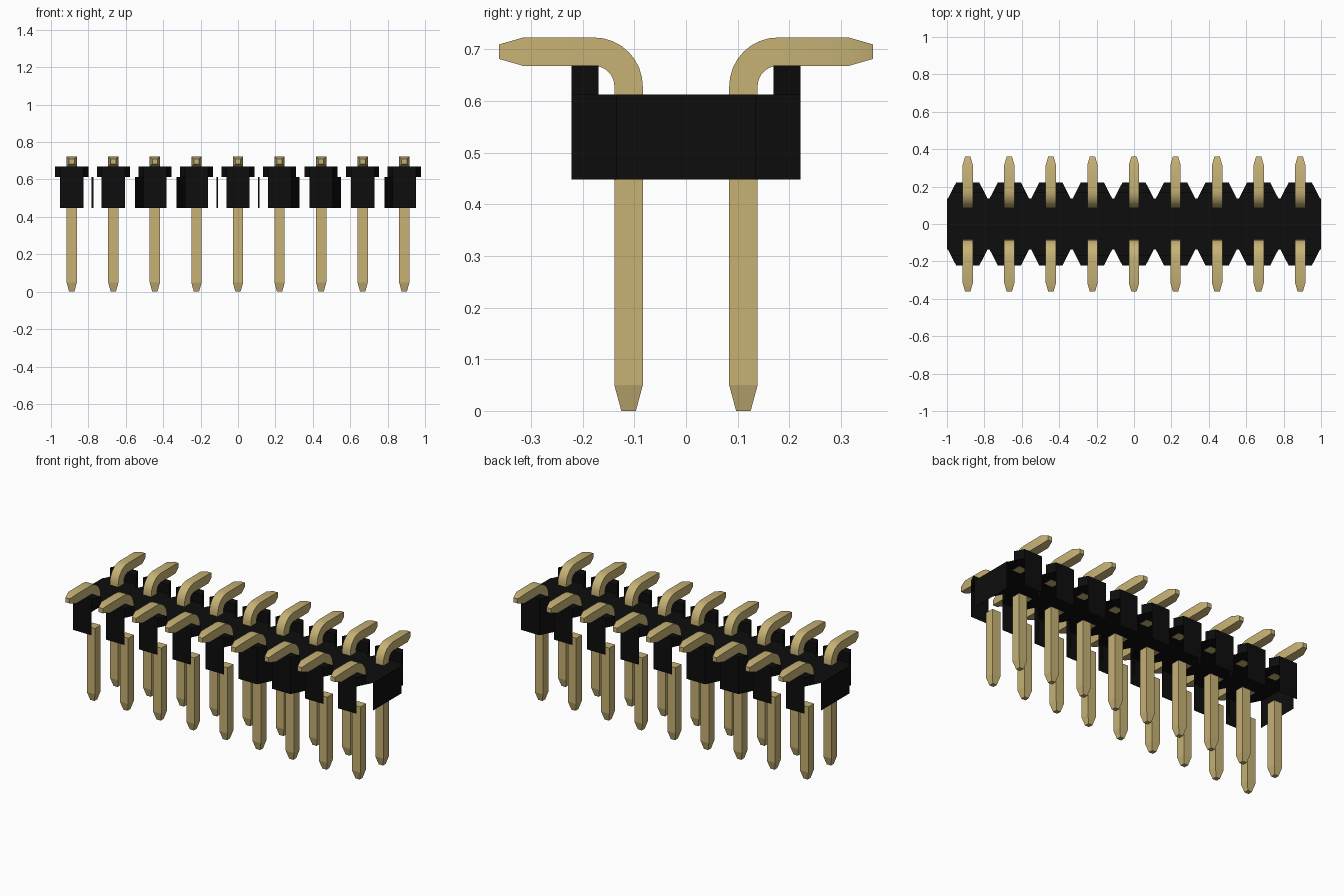
import bpy, bmesh, math
from mathutils import Vector

cube = bpy.data.objects.get("Cube")
if cube:
    bpy.data.objects.remove(cube, do_unlink=True)

COUNT = 9
PITCH = 2 / COUNT
ROW = PITCH / 2              # distance of each pin row from the middle
Z0, Z1, Z2 = 0.448, 0.613, 0.669   # housing bottom, deck, rib top
NOTCH = (0.106, 0.135)       # inner corner of a side chamfer
FACE = (0.062, 0.222)        # outer corner of a side chamfer
RIB = (0.0885, 0.169)        # point on the chamfer where a rib begins
HALF = 0.0275                # half thickness of a pin
TIP = 0.014                  # half thickness at a pin tip


def material(name, color, roughness):
    m = bpy.data.materials.new(name)
    m.use_nodes = True
    m.diffuse_color = (*color, 1)
    bsdf = m.node_tree.nodes["Principled BSDF"]
    bsdf.inputs["Base Color"].default_value = (*color, 1)
    bsdf.inputs["Roughness"].default_value = roughness
    return m


BLACK = material("black plastic", (0.004, 0.004, 0.004), 0.6)
GOLD = material("gold metal", (0.57, 0.445, 0.178), 0.5)


def finish(name, bm, mat):
    mesh = bpy.data.meshes.new(name)
    bm.to_mesh(mesh)
    bm.free()
    mesh.materials.append(mat)
    obj = bpy.data.objects.new(name, mesh)
    bpy.context.collection.objects.link(obj)
    return obj


def unit_x(i):
    return (i - (COUNT - 1) / 2) * PITCH


def wall(bm, a, b, z0=Z0, z1=Z1):
    """Upright sheet from a to b, facing away from the middle."""
    vs = [bm.verts.new((*p, z)) for p, z in ((a, z0), (b, z0), (b, z1), (a, z1))]
    f = bm.faces.new(vs)
    f.normal_update()
    if f.normal.dot(Vector((0, f.calc_center_median().y, 0))) < 0:
        f.normal_flip()


# Deck: a row of joined twelve-sided cells
bm = bmesh.new()
quarter = [(ROW, NOTCH[1]), NOTCH, FACE]
half = quarter + [(-x, y) for x, y in reversed(quarter)]
outline = half + [(-x, -y) for x, y in half]
for i in range(COUNT):
    bm.faces.new([bm.verts.new((unit_x(i) + x, y, Z1)) for x, y in outline])
bmesh.ops.remove_doubles(bm, verts=bm.verts, dist=1e-4)
finish("housing_deck", bm, BLACK)

# Ribs: raised wedges along both long sides, under the bent pins
bm = bmesh.new()
for i in range(COUNT):
    for s in (-1, 1):
        pts = [(-RIB[0], RIB[1]), RIB, FACE, (-FACE[0], FACE[1])]
        base = bm.faces.new([bm.verts.new((unit_x(i) + x, s * y, Z1)) for x, y in pts])
        top = bmesh.ops.extrude_face_region(bm, geom=[base])["geom"]
        bmesh.ops.translate(bm, vec=(0, 0, Z2 - Z1),
                            verts=[v for v in top if isinstance(v, bmesh.types.BMVert)])
        if not base.is_valid:
            continue
bmesh.ops.recalc_face_normals(bm, faces=bm.faces)
finish("housing_ribs", bm, BLACK)

# Long side walls: one panel per cell, the skirt being open between most cells
bm = bmesh.new()
for i in range(COUNT):
    for s in (-1, 1):
        wall(bm, (unit_x(i) - FACE[0], s * FACE[1]), (unit_x(i) + FACE[0], s * FACE[1]))
# Closed chamfers, each as (cell, row side, end of the cell)
for i, s, e in ((5, -1, 1), (6, -1, 1), (3, 1, -1), (2, 1, -1), (8, 1, -1)):
    wall(bm, (unit_x(i) + e * FACE[0], s * FACE[1]),
         (unit_x(i) + e * NOTCH[0], s * NOTCH[1]))
# Narrow posts at the bottom of some notches
for i in (0, 3, 4):
    x = unit_x(i) + ROW
    wall(bm, (x - 0.005, -NOTCH[1]), (x + 0.005, -NOTCH[1]))
finish("housing_side_walls", bm, BLACK)

# End walls
bm = bmesh.new()
for s in (-1, 1):
    vs = [bm.verts.new((s, s * y, z)) for y, z in
          ((-NOTCH[1], Z0), (NOTCH[1], Z0), (NOTCH[1], Z1), (-NOTCH[1], Z1))]
    bm.faces.new(vs)
finish("housing_end_walls", bm, BLACK)


def sweep(bm, x, side, path):
    """Square bar through (y, z, angle, half size) stations; angle 0 runs up."""
    rings = []
    for y, z, a, h in path:
        ring = []
        for u, v in ((-1, -1), (1, -1), (1, 1), (-1, 1)):
            py = y + v * h * math.cos(a)
            pz = z - v * h * math.sin(a)
            ring.append(bm.verts.new((x + u * h, side * py, pz)))
        rings.append(ring)
    for r, q in zip(rings, rings[1:]):
        for k in range(4):
            bm.faces.new((r[k], r[(k + 1) % 4], q[(k + 1) % 4], q[k]))
    bm.faces.new(rings[0][::-1])
    bm.faces.new(rings[-1])


# Straight lower leg with a tapered tip
leg = [(ROW, 0, 0, TIP), (ROW, 0.05, 0, HALF), (ROW, Z0, 0, HALF)]

# Upper tail bending outward to a tapered tip
R, CZ, STEPS = 0.067, 0.6285, 8
tail = [(ROW, Z1 - 0.001, 0, HALF)]
for k in range(STEPS + 1):
    a = math.pi / 2 * k / STEPS
    tail.append((ROW + R - R * math.cos(a), CZ + R * math.sin(a), a, HALF))
tail += [(0.315, CZ + R, math.pi / 2, HALF), (0.362, CZ + R, math.pi / 2, TIP)]

for side, row in ((-1, "front"), (1, "back")):
    for part, path in (("legs", leg), ("tails", tail)):
        bm = bmesh.new()
        for i in range(COUNT):
            sweep(bm, unit_x(i), side, path)
        bmesh.ops.recalc_face_normals(bm, faces=bm.faces)
        obj = finish(f"{row}_pin_{part}", bm, GOLD)
        if part == "tails":
            bpy.ops.object.select_all(action="DESELECT")
            obj.select_set(True)
            bpy.context.view_layer.objects.active = obj
            bpy.ops.object.shade_smooth_by_angle(angle=math.radians(18))
